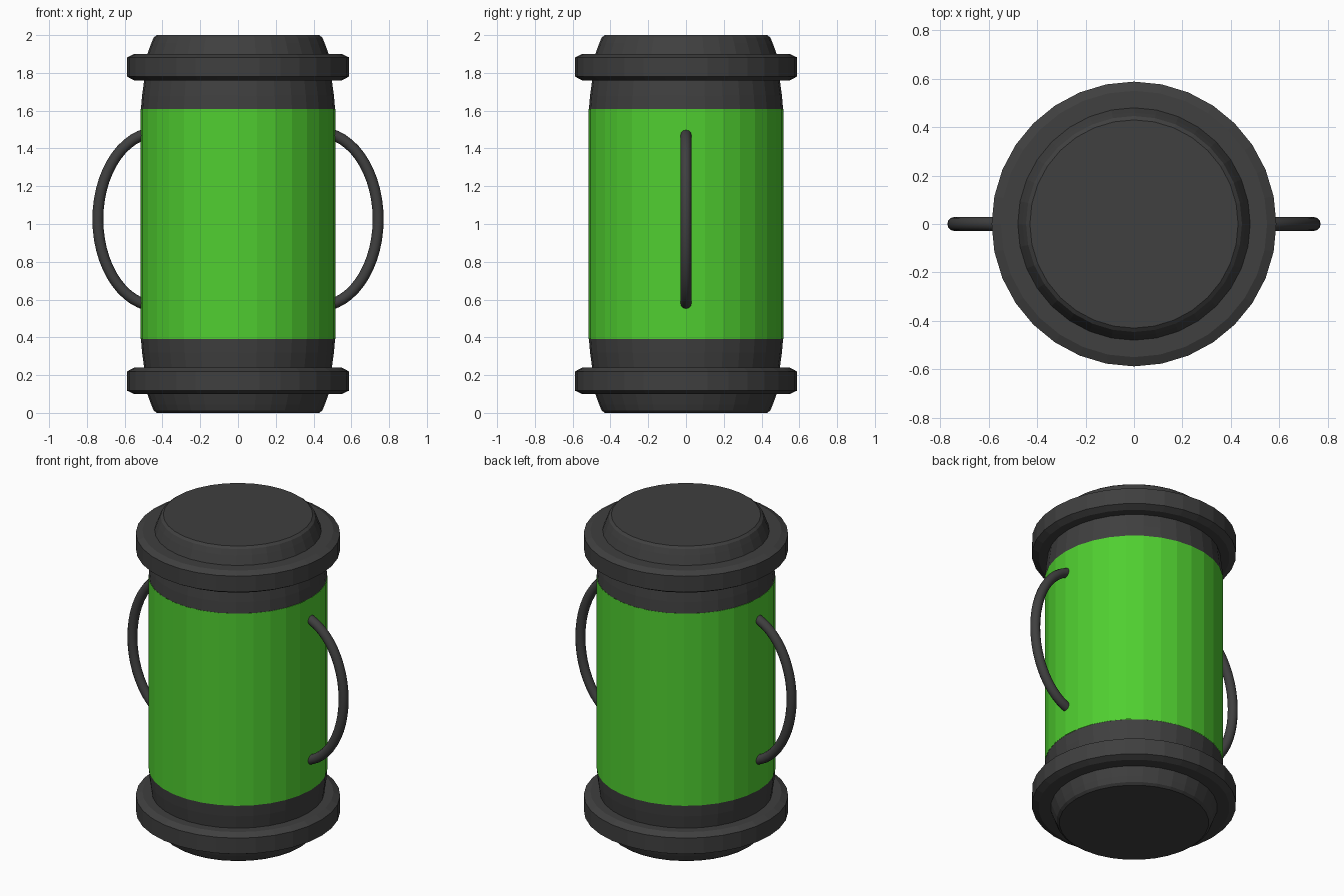
import bpy, bmesh, math

if "Cube" in bpy.data.objects:
    bpy.data.objects.remove(bpy.data.objects["Cube"])

SIDES = 32


def material(name, rgb):
    m = bpy.data.materials.new(name)
    m.diffuse_color = (*rgb, 1)
    m.use_nodes = True
    m.node_tree.nodes["Principled BSDF"].inputs["Base Color"].default_value = m.diffuse_color
    return m


DARK = material("dark_grey", (0.05, 0.05, 0.05))
GREEN = material("green", (0.08, 0.62, 0.03))


def add_object(name, bm, mat):
    bmesh.ops.recalc_face_normals(bm, faces=bm.faces)
    mesh = bpy.data.meshes.new(name)
    bm.to_mesh(mesh)
    bm.free()
    mesh.materials.append(mat)
    ob = bpy.data.objects.new(name, mesh)
    bpy.context.collection.objects.link(ob)
    return ob


def bridge(bm, rings):
    for a, b in zip(rings, rings[1:]):
        n = len(a)
        for i in range(n):
            j = (i + 1) % n
            bm.faces.new((a[i], a[j], b[j], b[i]))


def lathe(name, profile, mat, cap=False):
    bm = bmesh.new()
    rings = [[bm.verts.new((r * math.cos(2 * math.pi * i / SIDES),
                            r * math.sin(2 * math.pi * i / SIDES), z))
              for i in range(SIDES)] for r, z in profile]
    bridge(bm, rings)
    if cap:
        bm.faces.new(rings[0])
        # Close the hidden joint so normals resolve outward
        bm.faces.new(rings[-1])
    return add_object(name, bm, mat)


# End caps: rounded foot, bevelled flange and slightly tapered neck
cap_profile = [(0.43, 0), (0.446, 0.012), (0.46, 0.045), (0.48, 0.10),
               (0.55, 0.10), (0.588, 0.118), (0.588, 0.219), (0.55, 0.24),
               (0.497, 0.24), (0.508, 0.32), (0.514, 0.39)]
lathe("bottom_cap", cap_profile, DARK, cap=True)
lathe("top_cap", [(r, 2 - z) for r, z in cap_profile], DARK, cap=True)

# Coloured cylindrical body
lathe("body", [(0.515, 0.39), (0.515, 1.61)], GREEN)


# Side handles: round tube swept along an elliptical arc
def handle(name, side, steps=24, segs=12, radius=0.029):
    a, b, cx, cz = 0.312, 0.46, 0.43, 1.025
    bm = bmesh.new()
    rings = []
    for k in range(steps + 1):
        t = math.radians(-80 + 160 * k / steps)
        x, z = cx + a * math.cos(t), cz + b * math.sin(t)
        nx, nz = b * math.cos(t), a * math.sin(t)
        length = math.hypot(nx, nz)
        ring = []
        for s in range(segs):
            u = 2 * math.pi * s / segs
            d = radius * math.cos(u) / length
            ring.append(bm.verts.new((side * (x + nx * d),
                                      radius * math.sin(u), z + nz * d)))
        rings.append(ring)
    bridge(bm, rings)
    bm.faces.new(rings[0])
    bm.faces.new(rings[-1])
    for f in bm.faces:
        f.smooth = len(f.verts) == 4
    add_object(name, bm, DARK)


handle("right_handle", 1)
handle("left_handle", -1)
